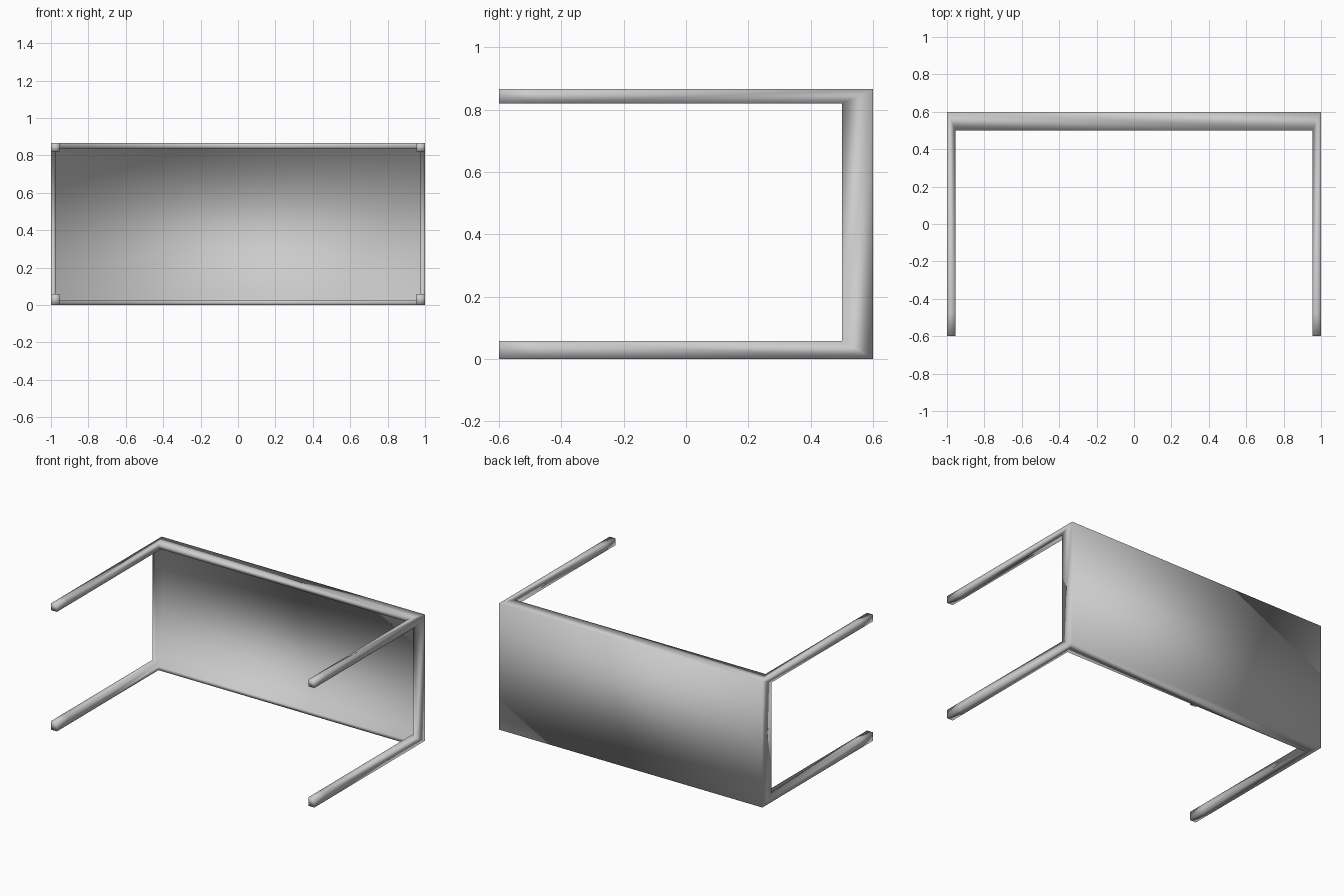
import bpy
import bmesh
import math
from itertools import product

cube = bpy.data.objects.get("Cube")
if cube:
    bpy.data.objects.remove(cube, do_unlink=True)

# One plain grey finish
grey = bpy.data.materials.new("light_grey")
grey.use_nodes = True
colour = (0.6, 0.6, 0.6, 1)
grey.diffuse_color = colour
grey.node_tree.nodes["Principled BSDF"].inputs["Base Color"].default_value = colour

# Lines between the parts: apron thickness, leg width and depth layers
XS = (-1, -0.977, -0.954, 0.954, 0.977, 1)
YS = (-0.6, 0.5, 0.59, 0.6)
ZS = (0, 0.027, 0.058, 0.82, 0.836, 0.866)
LINES = (XS, YS, ZS)
LEG_LAYER, APRON_LAYER, TOP_LAYER = range(3)


def solid(i, j, k):
    """Tell whether the table fills the block i, j, k."""
    if not (0 <= i < 5 and 0 <= j < 3 and 0 <= k < 5):
        return False
    leg = i != 2 and k != 2
    apron = i in (0, 4) or k in (0, 4)
    return leg or j == TOP_LAYER or (j == APRON_LAYER and apron)


def add_face(bm, block, axis, step):
    """Add the outer face of a block on one side of one axis."""
    across = [a for a in range(3) if a != axis]
    corners = []
    for u, v in ((0, 0), (1, 0), (1, 1), (0, 1)):
        index = list(block)
        index[axis] += step
        index[across[0]] += u
        index[across[1]] += v
        corners.append(bm.verts.new([LINES[a][index[a]] for a in range(3)]))
    bm.faces.new(corners)


# Table lying on its side: top, apron and four legs as one skin
bm = bmesh.new()
for block in product(range(5), range(3), range(5)):
    if not solid(*block):
        continue
    for axis, step in product(range(3), (0, 1)):
        beside = list(block)
        beside[axis] += 1 if step else -1
        if not solid(*beside):
            add_face(bm, block, axis, step)

# Weld the skin and clear the flat seams
bmesh.ops.remove_doubles(bm, verts=bm.verts[:], dist=0.0001)
bmesh.ops.recalc_face_normals(bm, faces=bm.faces[:])
bmesh.ops.dissolve_limit(bm, angle_limit=math.radians(1),
                         verts=bm.verts[:], edges=bm.edges[:])

# Ring around each leg near its foot, so that only the foot looks rounded
bmesh.ops.bisect_plane(bm, geom=bm.verts[:] + bm.edges[:] + bm.faces[:],
                       plane_co=(0, -0.48, 0), plane_no=(0, 1, 0))

# Soft shading over the whole skin
for face in bm.faces:
    face.smooth = True
mesh = bpy.data.meshes.new("table")
bm.to_mesh(mesh)
bm.free()
mesh.materials.append(grey)
table = bpy.data.objects.new("table", mesh)
bpy.context.collection.objects.link(table)
